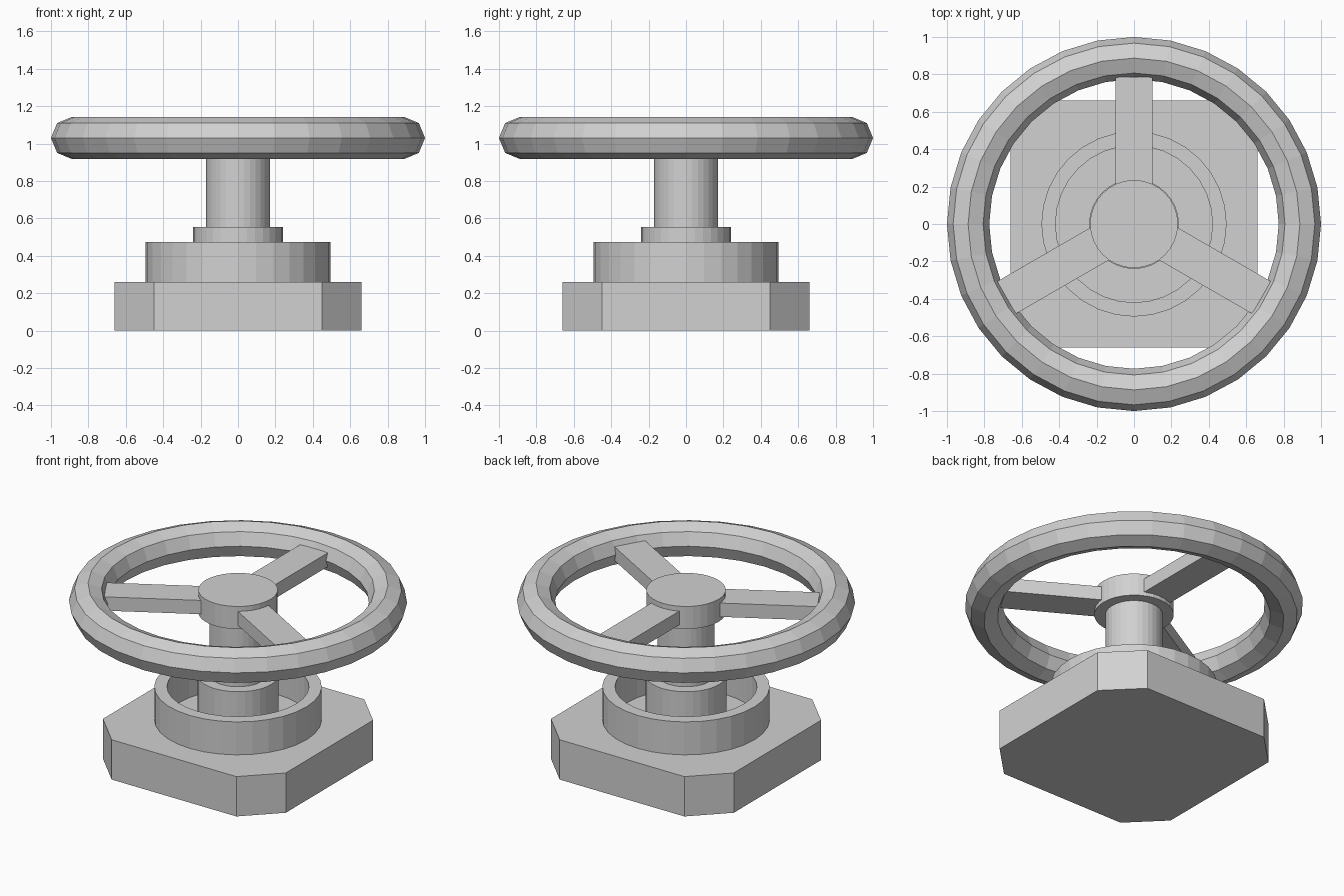
import bpy, bmesh, math
from mathutils import Matrix

if "Cube" in bpy.data.objects:
    bpy.data.objects.remove(bpy.data.objects["Cube"])

metal = bpy.data.materials.new("light_grey_metal")
metal.diffuse_color = (0.64, 0.64, 0.64, 1)
metal.use_nodes = True
metal.node_tree.nodes["Principled BSDF"].inputs["Base Color"].default_value = metal.diffuse_color


def finish(name, bm):
    bmesh.ops.recalc_face_normals(bm, faces=bm.faces)
    me = bpy.data.meshes.new(name)
    bm.to_mesh(me)
    bm.free()
    me.materials.append(metal)
    ob = bpy.data.objects.new(name, me)
    bpy.context.collection.objects.link(ob)
    return ob


def cylinder(name, radius, z0, z1, sides=32):
    bm = bmesh.new()
    bmesh.ops.create_cone(bm, cap_ends=True, segments=sides, radius1=radius,
                          radius2=radius, depth=z1 - z0,
                          matrix=Matrix.Translation((0, 0, (z0 + z1) / 2)))
    return finish(name, bm)


def ring(name, profile, sides=32):
    """Revolve a closed (radius, z) profile around z."""
    bm = bmesh.new()
    loops = []
    for i in range(sides):
        a = math.tau * i / sides
        loops.append([bm.verts.new((r * math.cos(a), r * math.sin(a), z))
                      for r, z in profile])
    n = len(profile)
    for i in range(sides):
        p, q = loops[i], loops[(i + 1) % sides]
        for j in range(n):
            k = (j + 1) % n
            bm.faces.new((p[j], q[j], q[k], p[k]))
    return finish(name, bm)


# Square base plate with chamfered corners
H, C, TOP = 0.66, 0.45, 0.26
outline = [(H, -C), (H, C), (C, H), (-C, H), (-H, C), (-H, -C), (-C, -H), (C, -H)]
bm = bmesh.new()
face = bm.faces.new([bm.verts.new((x, y, 0)) for x, y in outline])
ext = bmesh.ops.extrude_face_region(bm, geom=[face], use_keep_orig=True)
bmesh.ops.translate(bm, vec=(0, 0, TOP),
                    verts=[v for v in ext["geom"] if isinstance(v, bmesh.types.BMVert)])
finish("base_plate", bm)

# Raised wall on the base, open in the middle
ring("base_collar", [(0.495, 0.25), (0.495, 0.475), (0.42, 0.475), (0.42, 0.25)])

# Stem
cylinder("stem_bushing", 0.24, 0.25, 0.553)
cylinder("stem", 0.17, 0.54, 0.97)
cylinder("wheel_hub", 0.235, 0.96, 1.107)

# Hand wheel rim with an eight-sided section
ring("wheel_rim", [(0.887 + 0.113 * math.cos(math.tau * i / 8),
                    1.03 + 0.113 * math.sin(math.tau * i / 8)) for i in range(8)])

# Three spokes
for i, angle in enumerate((90, 210, 330)):
    bm = bmesh.new()
    r0, r1 = 0.15, 0.787
    m = (Matrix.Rotation(math.radians(angle), 4, 'Z')
         @ Matrix.Translation(((r0 + r1) / 2, 0, 1.03))
         @ Matrix.Diagonal((r1 - r0, 0.2, 0.09, 1)))
    bmesh.ops.create_cube(bm, size=1, matrix=m)
    finish(f"wheel_spoke_{i + 1}", bm)
